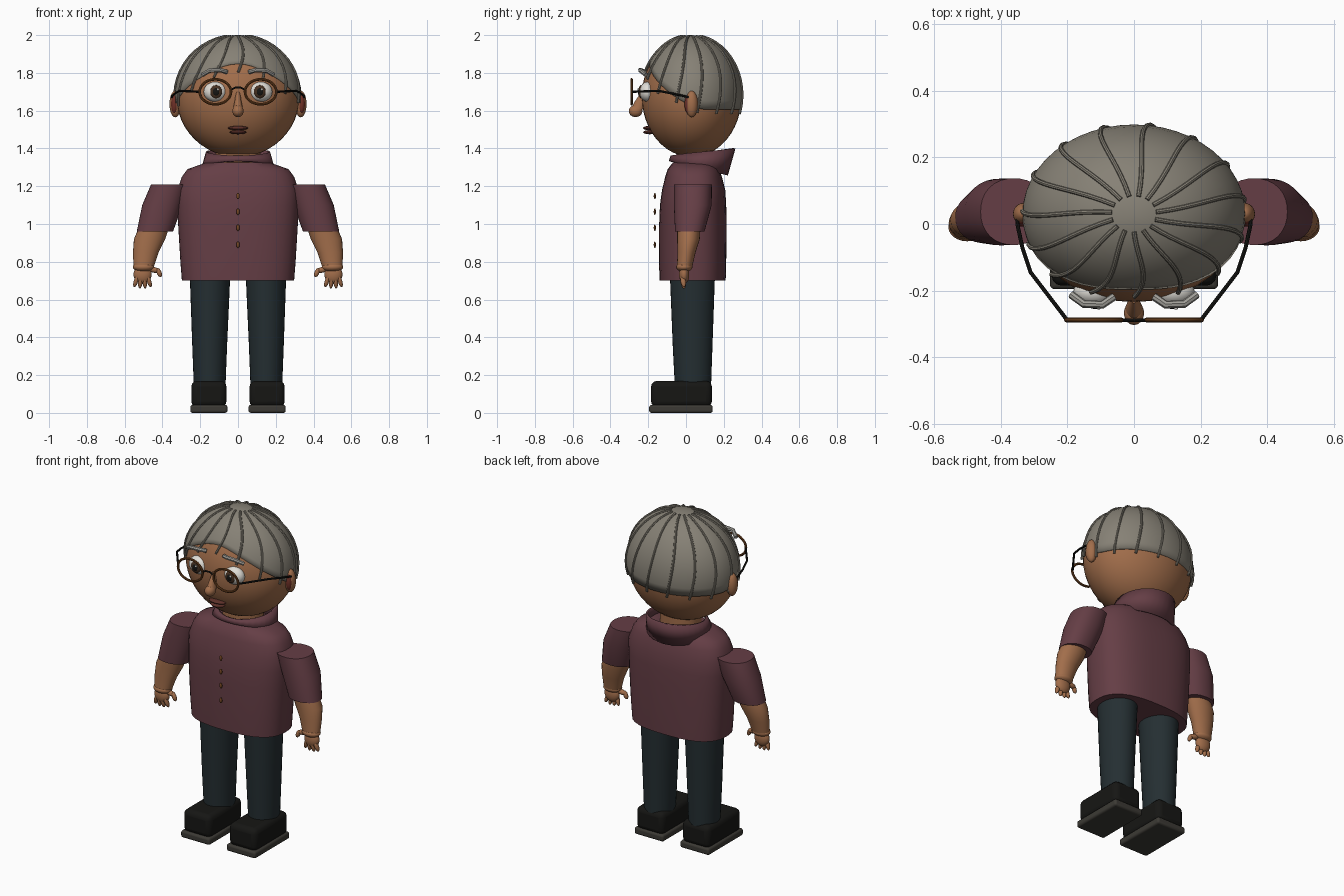
import bpy, bmesh
from math import sin, cos, pi, acos, radians
from mathutils import Vector, Euler

if "Cube" in bpy.data.objects:
    bpy.data.objects.remove(bpy.data.objects["Cube"])


def mat(name, rgb):
    m = bpy.data.materials.new(name)
    m.diffuse_color = (*rgb, 1)
    m.use_nodes = True
    m.node_tree.nodes["Principled BSDF"].inputs["Base Color"].default_value = m.diffuse_color
    return m


SKIN = mat("skin", (0.36, 0.155, 0.07))
EAR = mat("inner_ear_red", (0.16, 0.03, 0.02))
HAIR = mat("grey_hair", (0.24, 0.22, 0.18))
BROW = mat("light_grey", (0.36, 0.35, 0.32))
COAT = mat("plum", (0.13, 0.048, 0.06))
PANTS = mat("dark_slate", (0.018, 0.028, 0.032))
BLACK = mat("black", (0.008, 0.008, 0.007))
SOLE = mat("sole_grey", (0.045, 0.042, 0.035))
BROWN = mat("frame_brown", (0.17, 0.06, 0.015))
WHITE = mat("eye_white", (0.75, 0.73, 0.68))
IRIS = mat("iris_brown", (0.06, 0.03, 0.015))
LIP = mat("lip", (0.11, 0.03, 0.022))


def add(name, bm, m):
    bmesh.ops.recalc_face_normals(bm, faces=bm.faces)
    me = bpy.data.meshes.new(name)
    bm.to_mesh(me)
    bm.free()
    me.materials.append(m)
    ob = bpy.data.objects.new(name, me)
    bpy.context.collection.objects.link(ob)
    return ob


def ball(name, c, r, m, rot=(0, 0, 0), u=24, v=14):
    bm = bmesh.new()
    bmesh.ops.create_uvsphere(bm, u_segments=u, v_segments=v, radius=1)
    R = Euler(rot).to_matrix()
    for vt in bm.verts:
        vt.co = R @ Vector(a * b for a, b in zip(vt.co, r)) + Vector(c)
    return add(name, bm, m)


def box(name, c, size, m, bevel):
    bm = bmesh.new()
    bmesh.ops.create_cube(bm, size=1)
    for v in bm.verts:
        v.co = Vector(a * b for a, b in zip(v.co, size)) + Vector(c)
    ob = add(name, bm, m)
    b = ob.modifiers.new("bevel", "BEVEL")
    b.width, b.segments = bevel, 3
    return ob


def loft(name, rings, m, p=2.0, n=32, caps=True):
    """Rings are (x, y, z, rx, ry, tilt); p is the superellipse power."""
    bm = bmesh.new()
    loops = []
    for x, y, z, rx, ry, tilt in rings:
        loop = []
        for i in range(n):
            c, s = cos(2 * pi * i / n), sin(2 * pi * i / n)
            k = (abs(c) ** p + abs(s) ** p) ** (-1 / p)
            loop.append(bm.verts.new((x + rx * c * k, y + ry * s * k, z + tilt * s * k)))
        loops.append(loop)
    for a, b in zip(loops, loops[1:]):
        for i in range(n):
            j = (i + 1) % n
            bm.faces.new((a[i], a[j], b[j], b[i]))
    if caps:
        bm.faces.new(loops[0])
        bm.faces.new(loops[-1])
    return add(name, bm, m)


def tube(name, pts, r, m, closed=False):
    cu = bpy.data.curves.new(name, "CURVE")
    cu.dimensions = "3D"
    cu.bevel_depth, cu.bevel_resolution, cu.use_fill_caps = r, 2, True
    sp = cu.splines.new("POLY")
    sp.points.add(len(pts) - 1)
    for q, co in zip(sp.points, pts):
        q.co = (*co, 1)
    sp.use_cyclic_u = closed
    tmp = bpy.data.objects.new(name + "_path", cu)
    bpy.context.collection.objects.link(tmp)
    me = bpy.data.meshes.new_from_object(tmp.evaluated_get(bpy.context.evaluated_depsgraph_get()))
    bpy.data.objects.remove(tmp)
    me.materials.clear()
    me.materials.append(m)
    ob = bpy.data.objects.new(name, me)
    bpy.context.collection.objects.link(ob)
    return ob


# Head and hair cap; azimuth 0 faces the front
CY, CZ = 0.03, 1.675
ball("head", (0, CY, CZ), (0.326, 0.264, 0.32), SKIN, u=40, v=24)


def hair_end(a):
    a = abs((a + pi) % (2 * pi) - pi)
    t = min(a / 1.9, 1)
    return acos((1.85 - 0.245 * t * t * (3 - 2 * t) - CZ) / 0.325)


def hair_pt(a, phi, g=0.0):
    return ((0.335 + g) * sin(phi) * sin(a), CY - (0.269 + g) * sin(phi) * cos(a), CZ + (0.325 + g) * cos(phi))


bm = bmesh.new()
N, K = 48, 12
pole = bm.verts.new(hair_pt(0, 0))
grid = [[bm.verts.new(hair_pt(2 * pi * i / N, hair_end(2 * pi * i / N) * k / K)) for i in range(N)]
        for k in range(1, K + 1)]
for i in range(N):
    j = (i + 1) % N
    bm.faces.new((pole, grid[0][i], grid[0][j]))
    for a, b in zip(grid, grid[1:]):
        bm.faces.new((a[i], b[i], b[j], a[j]))
hair = add("hair_cap", bm, HAIR)
so = hair.modifiers.new("thickness", "SOLIDIFY")
so.thickness, so.offset = 0.012, -1

# Hair strands fanning out from the crown
for k in range(15):
    a0 = radians(170 + 24 * k)
    end = hair_end(a0) + (0.16 if cos(a0) > 0.3 else 0.07)
    pts = [hair_pt(a0 + 0.12 * sin(pi * t / 12) - 0.03, 0.2 + (end - 0.2) * t / 12, 0.001) for t in range(13)]
    tube("hair_strand", pts, 0.007, HAIR)

# Face centre
loft("nose_bridge", [(0, -0.222, 1.70, 0.01, 0.015, 0), (0, -0.24, 1.65, 0.018, 0.03, 0),
                     (0, -0.26, 1.605, 0.027, 0.034, 0)], SKIN, n=16)
ball("nose_tip", (0, -0.267, 1.598), (0.03, 0.036, 0.032), SKIN)
ball("upper_lip", (0, -0.197, 1.508), (0.054, 0.03, 0.011), LIP)
ball("lower_lip", (0, -0.193, 1.486), (0.044, 0.034, 0.011), LIP)
tube("glasses_bridge", [(-0.037, -0.288, 1.71), (-0.015, -0.289, 1.722), (0.015, -0.289, 1.722),
                        (0.037, -0.288, 1.71)], 0.005, BLACK)

# Coat body, collar and buttons
torso = [(0.70, 0.297, -0.14, 0.21), (0.80, 0.305, -0.143, 0.213), (1.0, 0.317, -0.142, 0.214),
         (1.10, 0.321, -0.138, 0.213), (1.18, 0.321, -0.127, 0.208), (1.25, 0.297, -0.11, 0.19),
         (1.29, 0.268, -0.097, 0.175), (1.325, 0.17, -0.07, 0.15)]
loft("coat_body", [(0, (f + b) / 2, z, rx, (b - f) / 2, 0) for z, rx, f, b in torso], COAT, p=2.6, n=40)
collar = loft("collar", [(0, 0.065, 1.295, 0.182, 0.145, -0.035),
                         (0, 0.09, 1.38, 0.158, 0.16, 0.022)], COAT, caps=False)
so = collar.modifiers.new("thickness", "SOLIDIFY")
so.thickness, so.offset = 0.012, -1
loft("neck", [(0, 0.05, 1.28, 0.12, 0.1, 0), (0, 0.05, 1.42, 0.12, 0.1, 0)], SKIN)
for z in (1.148, 1.065, 0.98, 0.89):
    ball("button", (0, -0.165, z), (0.009, 0.006, 0.017), BROWN, u=16, v=8)

# Everything that comes in left and right pairs
for s in (-1, 1):
    side = "left_" if s > 0 else "right_"
    ball(side + "ear", (s * 0.332, 0.03, 1.635), (0.031, 0.033, 0.07), SKIN)
    ball(side + "inner_ear", (s * 0.337, 0.013, 1.635), (0.018, 0.021, 0.05), EAR)
    # Eyes and brow
    ball(side + "eye", (s * 0.12, -0.203, 1.70), (0.062, 0.044, 0.053), WHITE)
    ball(side + "iris", (s * 0.116, -0.238, 1.70), (0.032, 0.014, 0.035), IRIS)
    ball(side + "pupil", (s * 0.116, -0.247, 1.70), (0.018, 0.008, 0.021), BLACK)
    ball(side + "eye_glint", (s * 0.116 + 0.01, -0.253, 1.712), (0.006, 0.004, 0.006), WHITE, u=12, v=8)
    tube(side + "eyebrow", [(s * 0.188, -0.212, 1.79), (s * 0.15, -0.24, 1.812),
                            (s * 0.095, -0.242, 1.815), (s * 0.06, -0.218, 1.805)], 0.012, BROW)
    # Glasses
    tube(side + "glasses_rim", [(s * 0.12 + 0.083 * cos(2 * pi * i / 32), -0.288, 1.70 + 0.066 * sin(2 * pi * i / 32))
                                for i in range(32)], 0.007, BROWN, closed=True)
    tube(side + "glasses_temple", [(s * 0.203, -0.285, 1.70), (s * 0.31, -0.145, 1.705), (s * 0.335, -0.07, 1.69),
                                   (s * 0.35, 0.0, 1.675), (s * 0.348, 0.03, 1.665)], 0.006, BLACK)
    # Sleeve and forearm
    loft(side + "sleeve", [(s * 0.36, 0.037, 1.21, 0.10, 0.10, 0), (s * 0.40, 0.036, 1.10, 0.107, 0.10, 0),
                           (s * 0.44, 0.02, 0.96, 0.096, 0.078, 0)], COAT, p=2.2)
    loft(side + "forearm", [(s * 0.445, 0.015, 0.98, 0.08, 0.062, 0), (s * 0.468, 0.013, 0.92, 0.083, 0.06, 0),
                            (s * 0.488, 0.003, 0.85, 0.068, 0.048, 0),
                            (s * 0.50, -0.008, 0.77, 0.053, 0.04, 0)], SKIN, n=24)
    # Hand
    ball(side + "wrist", (s * 0.50, -0.009, 0.772), (0.057, 0.043, 0.026), SKIN)
    ball(side + "palm", (s * 0.505, -0.01, 0.733), (0.048, 0.027, 0.05), SKIN)
    for i in range(4):
        ball(side + "finger", (s * (0.54 - 0.023 * i), -0.015, 0.698 - 0.006 * (i in (1, 2))),
             (0.012, 0.014, 0.034), SKIN, rot=(0.15, s * (-0.3 + 0.2 * i), 0), u=14, v=10)
    ball(side + "thumb", (s * 0.445, -0.012, 0.757), (0.034, 0.016, 0.015), SKIN, rot=(0, s * -0.2, 0), u=14, v=10)
    ball(side + "thumb_tip", (s * 0.418, -0.016, 0.743), (0.013, 0.013, 0.026), SKIN, rot=(0, s * 0.4, 0), u=14, v=10)
    # Leg and shoe
    loft(side + "trouser_leg", [(s * 0.15, 0.037, 0.12, 0.083, 0.095, 0), (s * 0.15, 0.035, 0.35, 0.092, 0.105, 0),
                                (s * 0.148, 0.034, 0.75, 0.108, 0.12, 0)], PANTS)
    box(side + "shoe", (s * 0.154, -0.024, 0.10), (0.186, 0.322, 0.138), BLACK, 0.03)
    box(side + "shoe_sole", (s * 0.154, -0.027, 0.021), (0.196, 0.336, 0.042), SOLE, 0.012)

bpy.ops.object.select_all(action="SELECT")
bpy.context.view_layer.objects.active = hair
bpy.ops.object.shade_smooth_by_angle(angle=radians(40))
